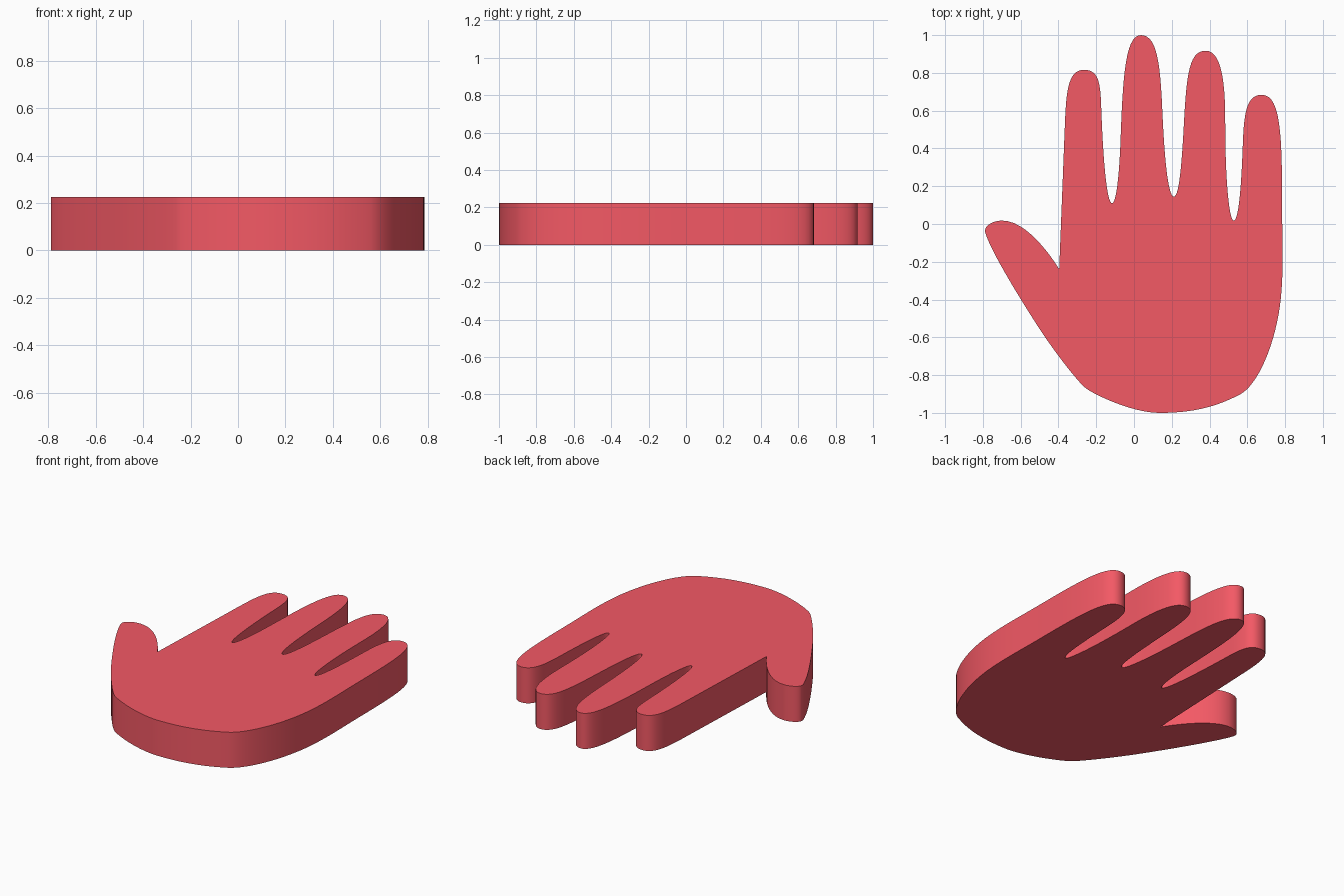
import bpy, bmesh
from math import radians, cos, sin
from mathutils import Vector
from mathutils.geometry import interpolate_bezier

if "Cube" in bpy.data.objects:
    bpy.data.objects.remove(bpy.data.objects["Cube"])

HEIGHT = 0.225
STEPS = 14

# Outline anchors, clockwise: x, y, travel angle, handle length in, handle length out
OUTLINE = [
    # thumb crotch (sharp corner)
    (-0.396, -0.24, 87.5, 0, 0),
    # index finger and gap
    (-0.365, 0.55, 87.5, 0, 0.17),
    (-0.264, 0.816, 0, 0.08, 0.075),
    (-0.174, 0.63, -88, 0.12, 0.35),
    (-0.116, 0.11, 0, 0.024, 0.021),
    # middle finger and gap
    (-0.071, 0.45, 88, 0.2, 0.35),
    (0.037, 1.0, 0, 0.08, 0.085),
    (0.15, 0.6, -87.5, 0.25, 0.32),
    (0.211, 0.145, 0, 0.025, 0.025),
    # ring finger and gap
    (0.264, 0.528, 87, 0.25, 0.28),
    (0.38, 0.917, 0, 0.085, 0.083),
    (0.483, 0.55, -90, 0.2, 0.35),
    (0.528, 0.018, 0, 0.022, 0.024),
    # little finger
    (0.576, 0.42, 88, 0.25, 0.17),
    (0.676, 0.684, 0, 0.08, 0.1),
    # outer edge and heel of the palm
    (0.784, 0.1, -90, 0.38, 0.2),
    (0.766, -0.475, -100, 0.18, 0.22),
    (0.56, -0.903, -153, 0.09, 0.12),
    (0.137, -1.0, 180, 0.2, 0.14),
    (-0.253, -0.871, 145, 0.07, 0.05),
    # thumb
    (-0.497, -0.56, 123, 0.12, 0.15),
    (-0.787, -0.048, 108, 0.12, 0.04),
    (-0.697, 0.018, 0, 0.05, 0.15),
]


def outline_points(anchors):
    points = []
    for a, b in zip(anchors, anchors[1:] + anchors[:1]):
        p, q = Vector(a[:2]), Vector(b[:2])
        out_dir = Vector((cos(radians(a[2])), sin(radians(a[2]))))
        in_dir = Vector((cos(radians(b[2])), sin(radians(b[2]))))
        seg = interpolate_bezier(p, p + out_dir * a[4], q - in_dir * b[3], q, STEPS + 1)
        points += seg[:-1]
    return points


# Flat hand slab
bm = bmesh.new()
base = bm.faces.new([bm.verts.new((p[0], p[1], 0)) for p in outline_points(OUTLINE)])
top = bmesh.ops.extrude_face_region(bm, geom=[base], use_keep_orig=True)
bmesh.ops.translate(bm, vec=(0, 0, HEIGHT),
                    verts=[g for g in top["geom"] if isinstance(g, bmesh.types.BMVert)])
bmesh.ops.recalc_face_normals(bm, faces=bm.faces)
mesh = bpy.data.meshes.new("hand")
bm.to_mesh(mesh)
bm.free()
hand = bpy.data.objects.new("hand", mesh)
bpy.context.collection.objects.link(hand)

red = bpy.data.materials.new("red")
red.diffuse_color = (0.9, 0.1, 0.13, 1)
red.use_nodes = True
red.node_tree.nodes["Principled BSDF"].inputs["Base Color"].default_value = red.diffuse_color
mesh.materials.append(red)

bpy.context.view_layer.objects.active = hand
hand.select_set(True)
bpy.ops.object.shade_smooth_by_angle(angle=radians(30))
